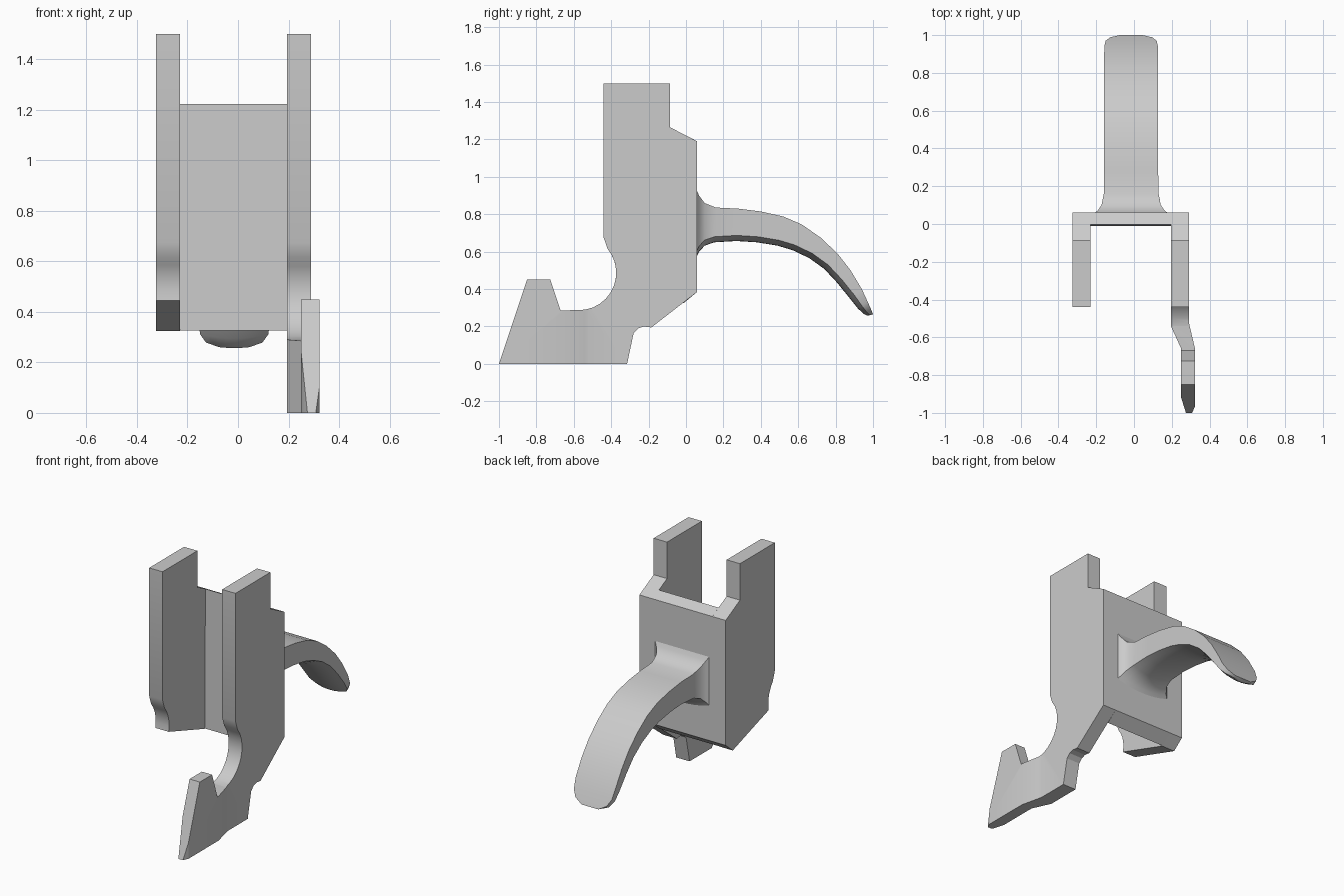
import bpy, bmesh
from math import cos, sin, radians

if "Cube" in bpy.data.objects:
    bpy.data.objects.remove(bpy.data.objects["Cube"])


def finish(name, bm, angle):
    bmesh.ops.recalc_face_normals(bm, faces=bm.faces)
    mesh = bpy.data.meshes.new(name)
    bm.to_mesh(mesh)
    bm.free()
    ob = bpy.data.objects.new(name, mesh)
    bpy.context.collection.objects.link(ob)
    bpy.ops.object.select_all(action='DESELECT')
    ob.select_set(True)
    bpy.context.view_layer.objects.active = ob
    bpy.ops.object.shade_smooth_by_angle(angle=radians(angle))
    return ob


def slab(profile, x0, x1):
    """Extrude a (y, z) outline from x0 to x1."""
    bm = bmesh.new()
    face = bm.faces.new([bm.verts.new((x0, y, z)) for y, z in profile])
    out = bmesh.ops.extrude_face_region(bm, geom=[face])["geom"]
    for v in out:
        if isinstance(v, bmesh.types.BMVert):
            v.co.x = x1
    return bm


def arc(a0, a1, steps):
    """Round notch in the front edge of both side plates."""
    angles = [radians(a0 + (a1 - a0) * i / steps) for i in range(steps + 1)]
    return [(-0.573 + 0.2 * cos(a), 0.487 + 0.2 * sin(a)) for a in angles]


def ramp(v, points):
    """Piecewise linear lookup, points sorted by falling y."""
    if v >= points[0][0]:
        return points[0][1]
    for (a, fa), (b, fb) in zip(points, points[1:]):
        if v >= b:
            return fa + (fb - fa) * (v - a) / (b - a)
    return points[-1][1]


upper = [(-0.44, 0.675), (-0.44, 1.5), (-0.085, 1.5), (-0.085, 1.265),
         (0.06, 1.19), (0.06, 0.385)]

# Short side plate
finish("left_plate", slab(arc(-12, 40, 5) + upper + [(-0.012, 0.325)], -0.325, -0.23), 20)

# Web joining the side plates
finish("back_plate", slab([(-0.01, 0.327), (0.06, 0.385), (0.06, 1.19), (-0.003, 1.223)],
                          -0.23, 0.195), 20)

# Long side plate with the foot
foot = [(-0.185, 0.195), (-0.225, 0.2), (-0.255, 0.19), (-0.28, 0.165), (-0.315, 0),
        (-1, 0), (-0.85, 0.45), (-0.725, 0.45), (-0.67, 0.285)]
bm = slab(arc(-80, 40, 10) + upper + foot, 0, 1)
bmesh.ops.triangulate(bm, faces=bm.faces)
for cut in (-0.52, -0.54, -0.66, -0.92, -0.965):
    bmesh.ops.bisect_plane(bm, geom=bm.verts[:] + bm.edges[:] + bm.faces[:],
                           plane_co=(0, cut, 0), plane_no=(0, 1, 0))
# Offset the foot sideways and taper its tip
inner = [(-0.54, 0.195), (-0.66, 0.25), (-0.92, 0.25), (-1, 0.275)]
outer = [(-0.52, 0.29), (-0.66, 0.323), (-0.965, 0.323), (-1, 0.308)]
for v in bm.verts:
    v.co.x = ramp(v.co.y, outer if v.co.x > 0.5 else inner)
finish("right_plate", bm, 20)

# Curved lever: top y, top z, bottom y, bottom z, half width per station
stations = [
    (0.055, 0.935, 0.055, 0.57, 0.20), (0.07, 0.90, 0.07, 0.60, 0.178),
    (0.10, 0.86, 0.10, 0.632, 0.157), (0.16, 0.836, 0.15, 0.65, 0.145),
    (0.28, 0.83, 0.27, 0.657, 0.143), (0.40, 0.815, 0.38, 0.65, 0.143),
    (0.52, 0.788, 0.49, 0.632, 0.143), (0.62, 0.745, 0.57, 0.608, 0.143),
    (0.72, 0.675, 0.66, 0.565, 0.143), (0.81, 0.59, 0.74, 0.507, 0.143),
    (0.88, 0.50, 0.81, 0.432, 0.143), (0.94, 0.40, 0.88, 0.345, 0.142),
    (0.97, 0.335, 0.92, 0.295, 0.135), (0.988, 0.295, 0.95, 0.268, 0.112),
    (1.0, 0.265, 0.97, 0.257, 0.06)]
bm = bmesh.new()
rings = []
for ty, tz, by, bz, w in stations:
    dy, dz = ty - by, tz - bz
    length = (dy * dy + dz * dz) ** 0.5
    bulge = min(0.03 / length, 0.4)
    ring = [bm.verts.new((-0.015 + s * w, ty, tz)) for s in (-1, 1)]
    for i in range(9):                       # convex underside
        u = 1 - i / 4
        k = bulge * u * u
        ring.append(bm.verts.new((-0.015 + u * w, by + dy * k, bz + dz * k)))
    rings.append(ring)
for a, b in zip(rings, rings[1:]):
    for i in range(len(a)):
        j = (i + 1) % len(a)
        bm.faces.new((a[i], a[j], b[j], b[i]))
bm.faces.new(rings[0])
bm.faces.new(rings[-1])
finish("lever", bm, 35)
